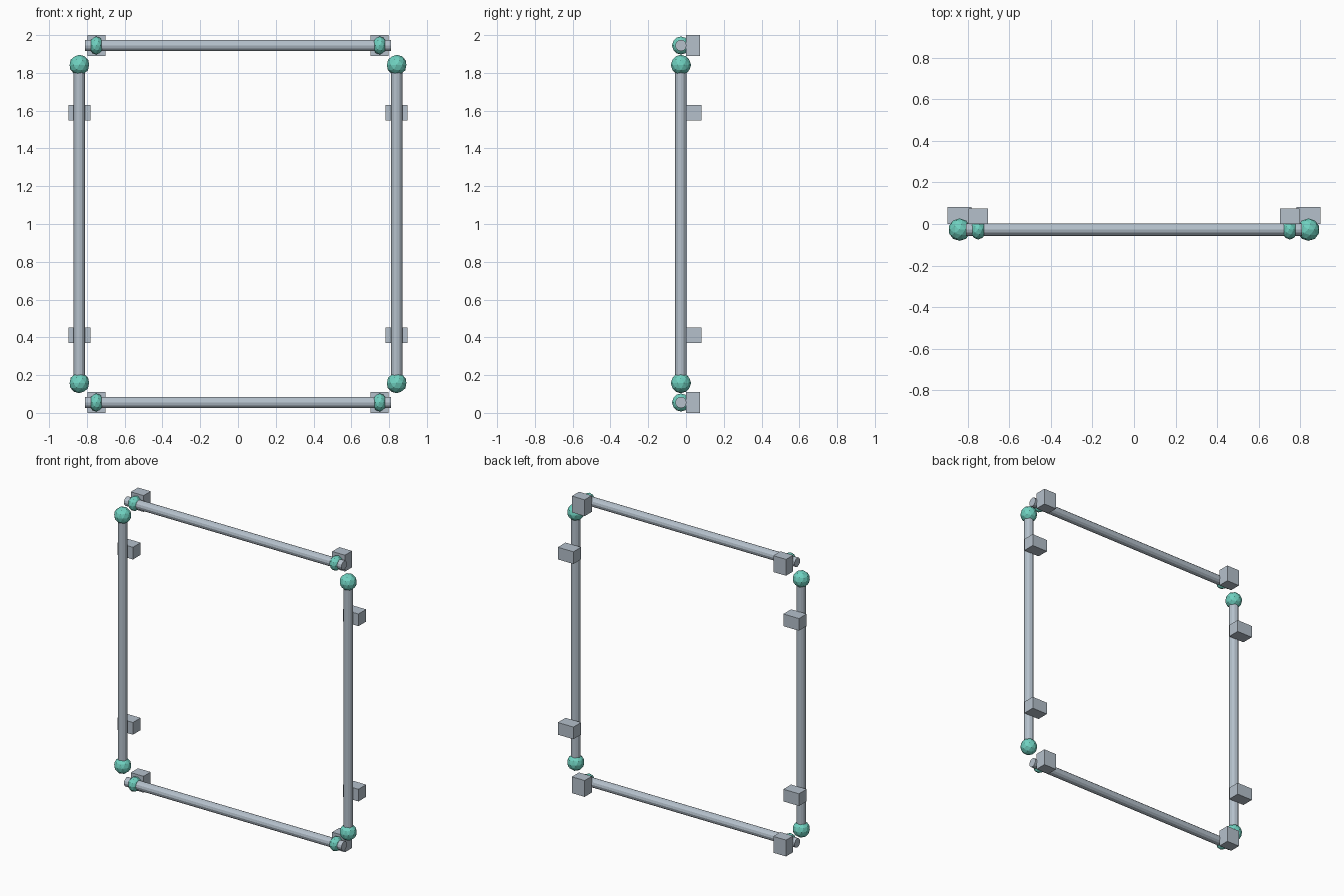
import bpy
import math

default = bpy.data.objects.get("Cube")
if default:
    bpy.data.objects.remove(default, do_unlink=True)


def material(name, rgb):
    mat = bpy.data.materials.new(name)
    mat.use_nodes = True
    mat.diffuse_color = (*rgb, 1)
    mat.node_tree.nodes["Principled BSDF"].inputs["Base Color"].default_value = (*rgb, 1)
    return mat


STEEL = material("pale steel", (0.46, 0.53, 0.60))
TEAL = material("teal", (0.16, 0.64, 0.53))

BAR_Y = -0.027      # depth of the bar centre lines
BAR_RADIUS = 0.03
MID_Z = 1.0


def finish(name, mat):
    obj = bpy.context.object
    obj.name = name
    obj.data.materials.append(mat)
    return obj


def bar(name, location, length, rotation=(0, 0, 0)):
    bpy.ops.mesh.primitive_cylinder_add(vertices=12, radius=BAR_RADIUS, depth=length,
                                        location=location, rotation=rotation)
    finish(name, STEEL)


def ball(name, location, radii):
    bpy.ops.mesh.primitive_ico_sphere_add(subdivisions=2, radius=1, location=location)
    finish(name, TEAL).scale = radii


def block(name, location, size):
    bpy.ops.mesh.primitive_cube_add(size=1, location=location)
    finish(name, STEEL).scale = size


# Horizontal bars with flattened collars and wall mounts near their ends
for level, up in (("lower", -1), ("upper", 1)):
    z = MID_Z + up * 0.945
    bar(f"{level}_bar", (0, BAR_Y, z), 1.62, (0, math.pi / 2, 0))
    for side, sx in (("right", -1), ("left", 1)):
        ball(f"{level}_{side}_collar", (sx * 0.75, BAR_Y, z), (0.038, 0.048, 0.048))
        block(f"{level}_{side}_bar_mount", (sx * 0.75, 0.037, z), (0.095, 0.076, 0.11))

# Vertical bars with ball ends and wall mounts
for side, sx in (("right", -1), ("left", 1)):
    x = sx * 0.84
    bar(f"{side}_post", (x, BAR_Y, MID_Z), 1.68)
    for level, up in (("lower", -1), ("upper", 1)):
        ball(f"{level}_{side}_ball", (x, BAR_Y, MID_Z + up * 0.842), (0.054, 0.054, 0.054))
        block(f"{level}_{side}_post_mount", (x, 0.04, MID_Z + up * 0.59), (0.116, 0.082, 0.082))
